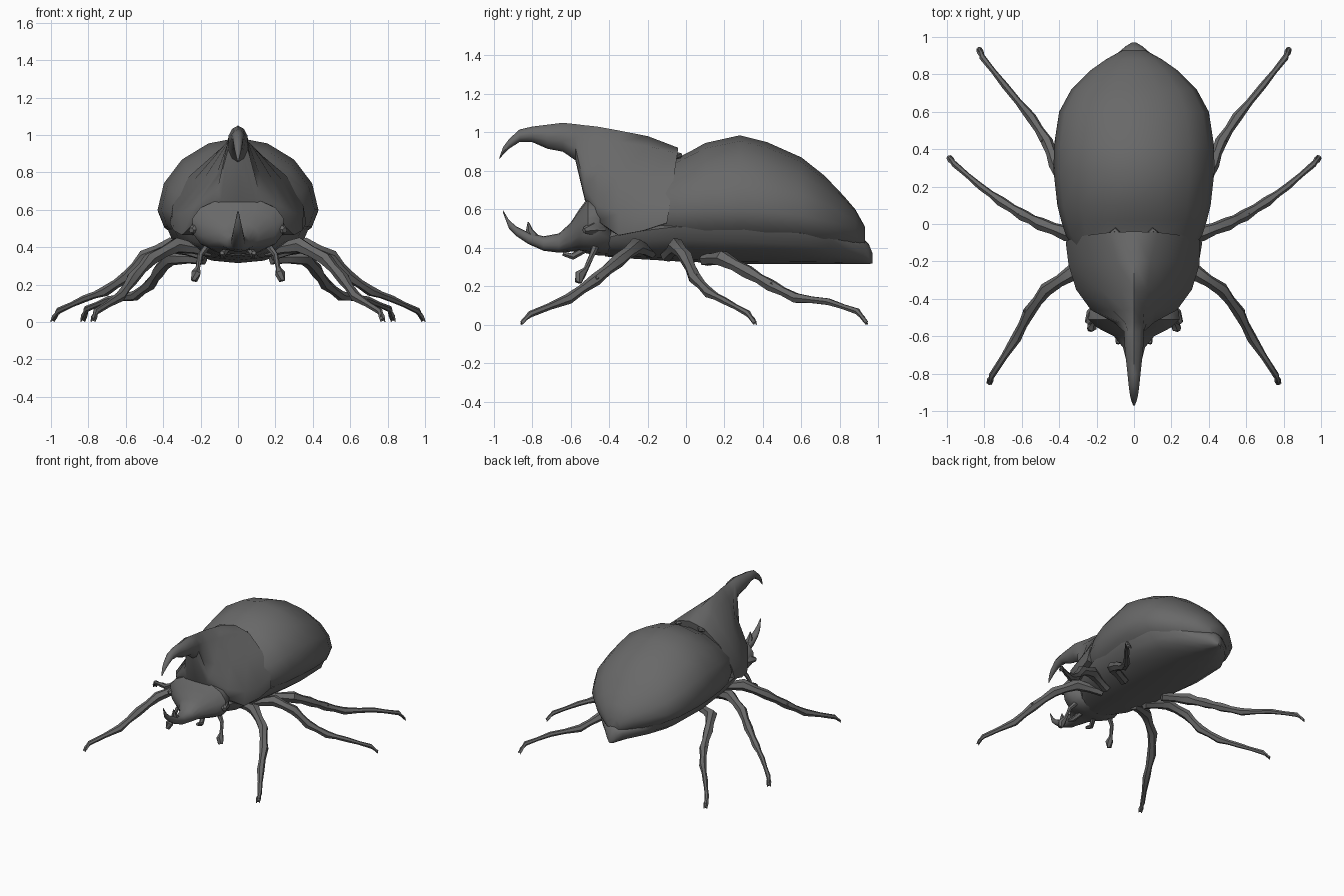
import bpy, bmesh, math
from mathutils import Vector

shell_mat = bpy.data.materials.new("dark grey shell")
shell_mat.diffuse_color = (0.14, 0.14, 0.14, 1)


def loft(name, rings, angle=40):
    """Skin a list of equal closed rings and cap both ends."""
    bm = bmesh.new()
    rows = [[bm.verts.new(p) for p in r] for r in rings]
    n = len(rows[0])
    for a, b in zip(rows, rows[1:]):
        for i in range(n):
            j = (i + 1) % n
            bm.faces.new((a[i], a[j], b[j], b[i]))
    bm.faces.new(rows[0])
    bm.faces.new(rows[-1])
    bmesh.ops.recalc_face_normals(bm, faces=bm.faces[:])
    me = bpy.data.meshes.new(name)
    bm.to_mesh(me)
    bm.free()
    me.materials.append(shell_mat)
    ob = bpy.data.objects.new(name, me)
    bpy.context.collection.objects.link(ob)
    bpy.ops.object.select_all(action='DESELECT')
    ob.select_set(True)
    bpy.context.view_layer.objects.active = ob
    bpy.ops.object.shade_smooth_by_angle(angle=math.radians(angle))
    return ob


def ring(y, w, top, bot, mid=None, e=0.9, n=16):
    """Rounded cross-section whose widest point lies at height mid."""
    mid = (top + bot) / 2 if mid is None else mid
    pts = []
    for i in range(n):
        a = 2 * math.pi * i / n
        s, c = math.sin(a), math.cos(a)
        x = w * math.copysign(abs(s) ** e, s)
        h = top - mid if c > 0 else mid - bot
        pts.append((x, y, mid + h * math.copysign(abs(c) ** e, c)))
    return pts


def tube(name, path, radii, n=6):
    """Limb with its own thickness at each point of the path."""
    pts = [Vector(p) for p in path]
    rings = []
    for i, p in enumerate(pts):
        d = (pts[min(i + 1, len(pts) - 1)] - pts[max(i - 1, 0)]).normalized()
        u = d.cross(Vector((0.1, 0.2, 1))).normalized()
        v = d.cross(u)
        rings.append([p + radii[i] * (u * math.cos(2 * math.pi * k / n) +
                                      v * math.sin(2 * math.pi * k / n)) for k in range(n)])
    return loft(name, rings, 50)


def flip(path, s):
    return [(s * x, y, z) for x, y, z in path]


# Domed wing cases, tucked into the belly below and under the shield in front
loft("wing_cases", [ring(*r, e=1.04) for r in (
    (-.17, .30, .82, .42, .58), (-.06, .365, .86, .37, .59), (.02, .39, .90, .36, .60),
    (.10, .41, .945, .36, .60), (.28, .43, .985, .36, .60), (.42, .428, .95, .36, .59),
    (.60, .40, .87, .36, .57), (.72, .335, .775, .36, .54), (.82, .235, .67, .37, .52),
    (.88, .15, .60, .38, .50), (.93, .06, .51, .40, .46))])

# Underside of the body with the pointed tail
loft("belly", [ring(*r, e=1.02) for r in (
    (-.42, .15, .50, .355, .45), (-.30, .27, .53, .345, .48), (-.05, .345, .55, .33, .51),
    (.30, .378, .54, .315, .50), (.60, .348, .51, .315, .475), (.74, .265, .49, .315, .455),
    (.84, .17, .46, .315, .43), (.92, .08, .45, .315, .40), (.95, .045, .42, .315, .37),
    (.97, .012, .37, .32, .34))])

# Thorax shield: half profiles (x, z) from the ridge down to the belly
shield = (
    (-.04, .06, ((0, .92), (.13, .89), (.26, .78), (.35, .62), (.365, .53), (0, .52))),
    (-.20, .02, ((0, .98), (.09, .93), (.235, .76), (.35, .58), (.345, .49), (0, .48))),
    (-.35, 0, ((0, 1.01), (.07, .95), (.18, .77), (.31, .58), (.30, .465), (0, .46))),
    (-.46, 0, ((0, 1.03), (.055, .96), (.115, .79), (.23, .62), (.22, .54), (0, .53))),
    (-.525, 0, ((0, 1.037), (.05, .97), (.07, .83), (.11, .71), (.09, .655), (0, .645))))
rings = []
for y, shear, half in shield:
    full = list(half) + [(-x, z) for x, z in half[-2:0:-1]]
    rings.append([(x, y - shear * min(1, (.92 - z) / .4), z) for x, z in full])
# Its ridge runs on into the long hooked horn
rings += [ring(*r, e=1.1, n=10) for r in (
    (-.575, .056, 1.043, .855), (-.64, .054, 1.05, .90), (-.72, .046, 1.04, .915),
    (-.80, .037, 1.03, .95), (-.865, .03, 1.015, .95), (-.92, .022, .965, .915),
    (-.95, .014, .925, .885), (-.97, .004, .87, .86))]
loft("thorax_shield_and_horn", rings, 45)

# Head drawn out into the lower horn
loft("head_and_lower_horn", [ring(*r, e=0.88, n=14) for r in (
    (-.39, .17, .60, .36), (-.45, .24, .665, .36), (-.51, .25, .66, .37),
    (-.555, .20, .60, .38), (-.60, .11, .53, .38), (-.66, .06, .475, .375),
    (-.74, .04, .46, .385), (-.82, .033, .48, .42), (-.88, .026, .51, .46),
    (-.92, .017, .545, .50), (-.95, .004, .595, .58))])
tube("horn_tooth", [(0, -.79, .45), (0, -.815, .49), (0, -.82, .535)], [.03, .02, .003])

# Legs: thigh, shin, thin foot
legs = {
    "front": [(.15, -.18, .38), (.33, -.26, .41), (.47, -.35, .335), (.56, -.47, .235),
              (.63, -.61, .135), (.76, -.81, .055), (.775, -.855, .012)],
    "middle": [(.18, -.10, .36), (.36, -.05, .41), (.50, 0, .35), (.59, .045, .245),
               (.71, .12, .165), (.82, .20, .125), (.96, .32, .06), (.992, .36, .012)],
    "rear": [(.18, .10, .34), (.36, .19, .345), (.42, .32, .275), (.465, .44, .205),
             (.55, .57, .14), (.69, .74, .12), (.81, .89, .07), (.83, .94, .012)]}
thick = [.035, .044, .037, .033, .028, .019, .014, .009]
for side, s in (("right", 1), ("left", -1)):
    for part, path in legs.items():
        radii = thick[:len(path) - 2] + [.017, .009]
        # Each joint swells, each segment narrows in between
        pts, rad = [Vector(path[0])], [radii[0]]
        for i in range(1, len(path)):
            pts += [(Vector(path[i - 1]) + Vector(path[i])) / 2, Vector(path[i])]
            rad += [(radii[i - 1] + radii[i]) * .4, radii[i]]
        tube(f"{part}_leg_{side}", flip(pts, s), rad)
        # Forked claws and a knee spur
        toe, ankle = Vector(path[-1]), Vector(path[-2])
        w = (toe - ankle).cross(Vector((0, 0, 1))).normalized()
        for k in (-1, 1):
            tip = toe + w * k * .011
            tip.z = .002
            tube(f"{part}_claw_{side}", flip([ankle, ankle.lerp(toe, .6) + w * k * .01, tip], s),
                 [.009, .009, .003], 4)
        knee = Vector(path[3])
        tube(f"{part}_spur_{side}", flip([knee, knee + Vector((.03, .01, .012))], s),
             [.026, .008], 4)

    # Feelers with flat clubs, and mouth palps
    tube(f"feeler_{side}", flip([(.16, -.47, .41), (.20, -.49, .36), (.215, -.52, .29),
                                 (.225, -.55, .26), (.235, -.56, .22)], s),
         [.02, .015, .013, .028, .018])
    tube(f"palp_{side}", flip([(.06, -.53, .39), (.085, -.59, .355), (.085, -.64, .37)], s),
         [.018, .018, .012])
    # Eyes at the sides of the head
    tube(f"eye_{side}", flip([(.18, -.46, .50), (.225, -.49, .50), (.25, -.53, .49)], s),
         [.05, .038, .015])
    # Small knobs where the shield meets the wing cases
    tube(f"shield_knob_{side}", flip([(.07, -.06, .885), (.10, -.035, .88), (.13, -.055, .87)], s),
         [.01, .017, .01])
